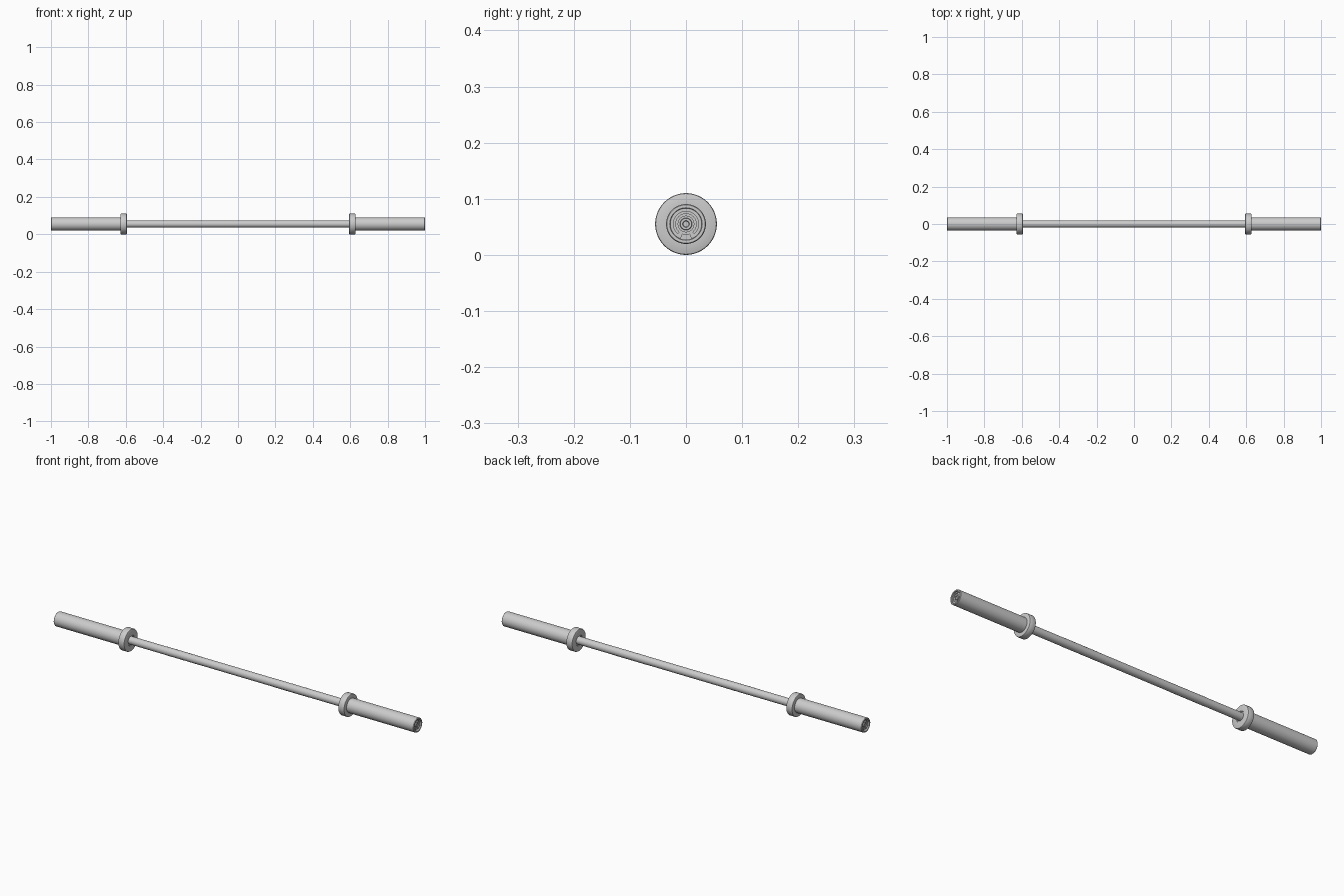
import bpy, bmesh, math

if "Cube" in bpy.data.objects:
    bpy.data.objects.remove(bpy.data.objects["Cube"])

CZ = 0.055    # height of the bar axis
SHAFT_R = 0.019


def finish(bm, name, angle=30):
    bmesh.ops.recalc_face_normals(bm, faces=bm.faces[:])
    me = bpy.data.meshes.new(name)
    bm.to_mesh(me)
    bm.free()
    ob = bpy.data.objects.new(name, me)
    bpy.context.collection.objects.link(ob)
    bpy.ops.object.select_all(action='DESELECT')
    ob.select_set(True)
    bpy.context.view_layer.objects.active = ob
    bpy.ops.object.shade_smooth_by_angle(angle=math.radians(angle))
    return ob


def point(x, r, a):
    return (x, r * math.cos(a), CZ + r * math.sin(a))


def lathe(name, profile, side=1, n=48):
    """Turn an (x, radius) profile about the bar axis; radius 0 closes to a tip."""
    bm = bmesh.new()
    rings = []
    for x, r in profile:
        if r == 0:
            rings.append([bm.verts.new(point(side * x, 0, 0))] * n)
        else:
            rings.append([bm.verts.new(point(side * x, r, math.tau * i / n)) for i in range(n)])
    for a, b in zip(rings, rings[1:]):
        for i in range(n):
            j = (i + 1) % n
            vs = list(dict.fromkeys((a[i], a[j], b[j], b[i])))
            bm.faces.new(vs)
    return finish(bm, name)


def arc_plate(name, x0, x1, r0, r1, a0, a1, side, n=30):
    """Flat curved plate between two radii and two angles."""
    bm = bmesh.new()
    rows = []
    for i in range(n + 1):
        a = a0 + (a1 - a0) * i / n
        rows.append([bm.verts.new(point(side * x, r, a))
                     for x, r in ((x0, r0), (x1, r0), (x1, r1), (x0, r1))])
    for a, b in zip(rows, rows[1:]):
        for k in range(4):
            bm.faces.new((a[k], a[(k + 1) % 4], b[(k + 1) % 4], b[k]))
    bm.faces.new(rows[0])
    bm.faces.new(rows[-1])
    return finish(bm, name)


def knurl(name, x0, x1, side, n=36, m=50):
    """Fine diamond grip: alternating raised points on a tube."""
    bm = bmesh.new()
    rings = []
    for k in range(m + 1):
        x = side * (x0 + (x1 - x0) * k / m)
        rings.append([bm.verts.new(point(x, SHAFT_R + (0.0006 if (i + k) % 2 else -0.0001),
                                         math.tau * i / n)) for i in range(n)])
    for a, b in zip(rings, rings[1:]):
        for i in range(n):
            j = (i + 1) % n
            bm.faces.new((a[i], a[j], b[j], b[i]))
    return finish(bm, name)


# Central shaft
lathe("shaft", [(-0.61, 0), (-0.61, SHAFT_R), (0.61, SHAFT_R), (0.61, 0)], n=40)

for side, tag in ((1, "right"), (-1, "left")):
    # Grip band
    knurl(f"grip_{tag}", 0.21, 0.40, side)

    # Stop collar with eased edges
    lathe(f"collar_{tag}", [(0.597, SHAFT_R - 0.002), (0.597, 0.024), (0.594, 0.026),
                            (0.594, 0.052), (0.595, 0.054), (0.597, 0.055),
                            (0.625, 0.055), (0.627, 0.054), (0.628, 0.052),
                            (0.628, 0.034)], side, 64)

    # Plate sleeve with a recessed end
    lathe(f"sleeve_{tag}", [(0.62, 0.030), (0.62, 0.0355), (0.998, 0.0355), (1.0, 0.034),
                            (1.0, 0.029), (0.999, 0.028), (0.988, 0.028), (0.988, 0)], side, 64)

    # End cap details: retaining ring with lugs, washer, shaft tip
    gap = math.radians(20)
    bottom = -math.pi / 2
    arc_plate(f"retaining_ring_{tag}", 0.987, 0.993, 0.0225, 0.0285,
              bottom + gap, bottom + math.tau - gap, side, 48)
    for k, s in enumerate((1, -1)):
        arc_plate(f"ring_lug_{tag}_{k}", 0.987, 0.993, 0.0165, 0.0285,
                  bottom + s * gap, bottom + s * gap * 2, side, 6)
    lathe(f"washer_{tag}", [(0.987, 0.019), (0.991, 0.019), (0.991, 0.014), (0.987, 0.014)], side)
    lathe(f"shaft_tip_{tag}", [(0.987, 0.011), (0.994, 0.011), (0.995, 0.010),
                               (0.995, 0.006), (0.992, 0.005), (0.992, 0)], side, 32)
